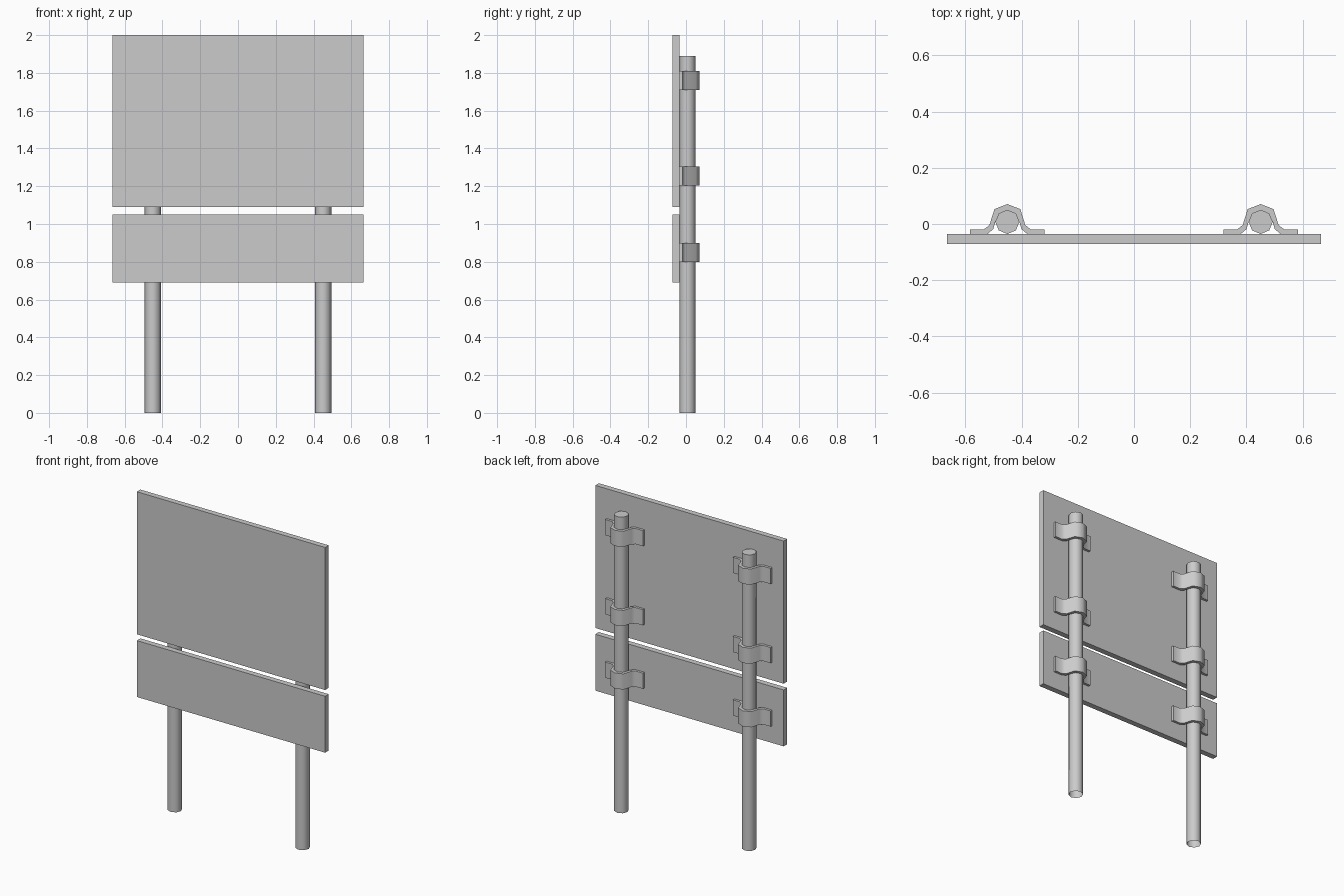
import bpy, bmesh, math

if "Cube" in bpy.data.objects:
    bpy.data.objects.remove(bpy.data.objects["Cube"])


def make_object(name, bm, smooth=False):
    bmesh.ops.recalc_face_normals(bm, faces=bm.faces)
    mesh = bpy.data.meshes.new(name)
    bm.to_mesh(mesh)
    bm.free()
    obj = bpy.data.objects.new(name, mesh)
    bpy.context.collection.objects.link(obj)
    if smooth:
        bpy.ops.object.select_all(action='DESELECT')
        obj.select_set(True)
        bpy.context.view_layer.objects.active = obj
        bpy.ops.object.shade_smooth_by_angle(angle=math.radians(60))
    return obj


def panel(name, z0, z1):
    bm = bmesh.new()
    bmesh.ops.create_cube(bm, size=1)
    for v in bm.verts:
        v.co = (v.co.x * 1.33, v.co.y * 0.036 - 0.053, z0 + (v.co.z + 0.5) * (z1 - z0))
    make_object(name, bm)


def prism(name, pts, x, z0, z1, open_bottom=False):
    """Extrude a closed plan outline upwards."""
    bm = bmesh.new()
    base = bm.faces.new([bm.verts.new((x + px, py, z0)) for px, py in pts])
    ext = bmesh.ops.extrude_face_region(bm, geom=[base], use_keep_orig=True)
    for v in [g for g in ext["geom"] if isinstance(g, bmesh.types.BMVert)]:
        v.co.z = z1
    bmesh.ops.recalc_face_normals(bm, faces=bm.faces)
    if open_bottom:
        bmesh.ops.delete(bm, geom=[base], context='FACES_ONLY')
    make_object(name, bm, smooth=True)


# Sign boards
panel("upper_board", 1.09, 2.0)
panel("lower_board", 0.69, 1.05)

# Octagonal post outline
post = [(0.043 * math.cos(i * math.pi / 4), 0.0075 + 0.043 * math.sin(i * math.pi / 4))
        for i in range(8)]

# Clamp strap: half outlines mirrored about the post
outer = [(0.133, -0.0195), (0.084, -0.0195), (0.064, -0.004), (0.046, 0.053)]
inner = [(0.133, -0.0355), (0.071, -0.0355), (0.050, -0.018), (0.043, 0.0075), (0.0304, 0.0379)]


def mirrored(half, apex):
    return half + [apex] + [(-x, y) for x, y in reversed(half)]


clamp = mirrored(outer, (0, 0.071)) + mirrored(inner, (0, 0.0505))[::-1]

# Posts with three clamps each
for side, x in (("left", -0.451), ("right", 0.451)):
    prism(side + "_post", post, x, 0, 1.89, open_bottom=True)
    for level, z in (("lower", 0.80), ("middle", 1.205), ("upper", 1.71)):
        prism(f"{side}_{level}_clamp", clamp, x, z, z + 0.1)
